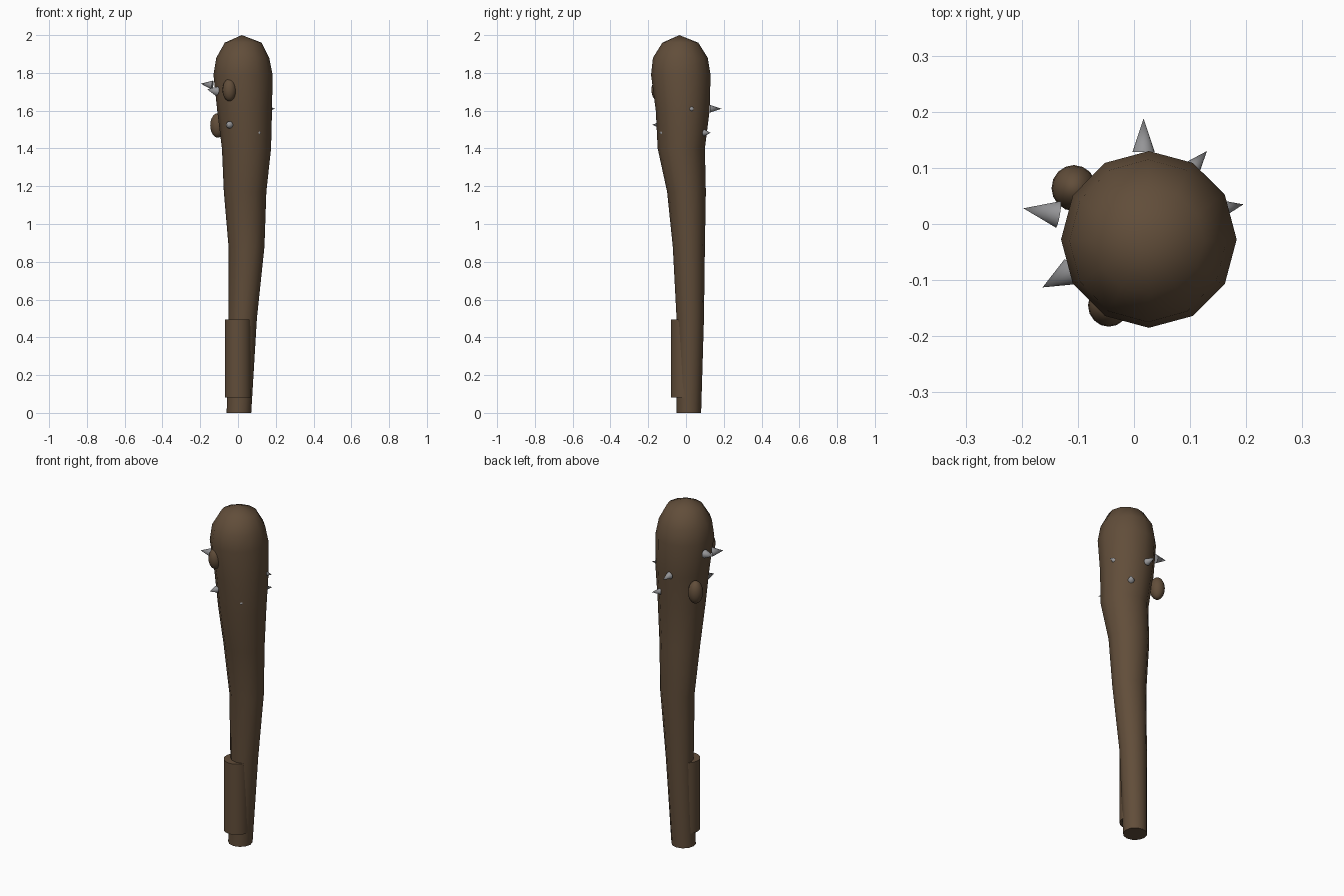
import bpy
import bmesh
import math
from mathutils import Vector

if "Cube" in bpy.data.objects:
    bpy.data.objects.remove(bpy.data.objects["Cube"], do_unlink=True)


def material(name, color):
    mat = bpy.data.materials.new(name)
    mat.use_nodes = True
    mat.diffuse_color = color
    mat.node_tree.nodes["Principled BSDF"].inputs["Base Color"].default_value = color
    return mat


wood = material("brown_wood", (0.12, 0.075, 0.042, 1))
metal = material("grey_metal", (0.3, 0.3, 0.31, 1))


def finish(obj, name, mat, angle):
    obj.name = name
    obj.data.materials.append(mat)
    bpy.ops.object.select_all(action="DESELECT")
    obj.select_set(True)
    bpy.context.view_layer.objects.active = obj
    bpy.ops.object.shade_smooth_by_angle(angle=math.radians(angle))


# Club body: twelve-sided rings given as height, x range, y range
SIDES = 12
rings = [
    (0.00, -0.06, 0.07, -0.05, 0.08),
    (0.50, -0.05, 0.10, -0.05, 0.095),
    (0.88, -0.05, 0.14, -0.07, 0.10),
    (1.17, -0.075, 0.15, -0.10, 0.105),
    (1.40, -0.085, 0.175, -0.15, 0.10),
    (1.60, -0.11, 0.18, -0.16, 0.125),
    (1.79, -0.13, 0.183, -0.185, 0.13),
    (1.88, -0.115, 0.165, -0.175, 0.115),
    (1.96, -0.07, 0.125, -0.125, 0.065),
]
bm = bmesh.new()
loops = []
for z, x0, x1, y0, y1 in rings:
    loop = []
    for i in range(SIDES):
        a = math.tau * i / SIDES
        loop.append(bm.verts.new(((x0 + x1) / 2 + (x1 - x0) / 2 * math.cos(a),
                                  (y0 + y1) / 2 + (y1 - y0) / 2 * math.sin(a), z)))
    loops.append(loop)
bm.faces.new(loops[0][::-1])
for low, high in zip(loops, loops[1:]):
    for i in range(SIDES):
        j = (i + 1) % SIDES
        bm.faces.new((low[i], low[j], high[j], high[i]))
tip = bm.verts.new((0.02, -0.035, 2.0))
for i in range(SIDES):
    bm.faces.new((loops[-1][i], loops[-1][(i + 1) % SIDES], tip))
mesh = bpy.data.meshes.new("club_body")
bm.to_mesh(mesh)
bm.free()
body = bpy.data.objects.new("club_body", mesh)
bpy.context.collection.objects.link(body)
finish(body, "club_body", wood, 50)

# Grip sleeve, half sunk into the handle
bpy.ops.mesh.primitive_cylinder_add(vertices=32, radius=0.07, depth=0.415,
                                    location=(0, -0.01, 0.288))
finish(bpy.context.object, "grip_sleeve", wood, 40)

# Wooden knots
for name, place, size in (
    ("front_knot", (-0.045, -0.145, 1.71), (0.037, 0.038, 0.06)),
    ("side_knot", (-0.107, 0.064, 1.522), (0.04, 0.041, 0.065)),
):
    bpy.ops.mesh.primitive_uv_sphere_add(segments=16, ring_count=10, location=place)
    knot = bpy.context.object
    knot.scale = size
    finish(knot, name, wood, 60)


# Metal spikes: base centre, tip, radius
def spike(name, base, tip, radius):
    base, tip = Vector(base), Vector(tip)
    axis = tip - base
    bpy.ops.mesh.primitive_cone_add(vertices=16, radius1=radius, depth=axis.length,
                                    location=(base + tip) / 2)
    cone = bpy.context.object
    cone.rotation_euler = axis.to_track_quat("Z", "Y").to_euler()
    finish(cone, name, metal, 50)


spike("back_spike", (0.017, 0.128, 1.61), (0.017, 0.188, 1.61), 0.02)
spike("back_left_spike", (0.10, 0.095, 1.483), (0.13, 0.13, 1.483), 0.018)
spike("left_spike", (0.155, 0.027, 1.61), (0.195, 0.035, 1.61), 0.016)
spike("right_spike", (-0.135, 0.017, 1.735), (-0.197, 0.028, 1.743), 0.024)
spike("front_right_spike", (-0.112, -0.085, 1.703), (-0.163, -0.113, 1.713), 0.025)
spike("front_spike", (-0.045, -0.135, 1.525), (-0.057, -0.178, 1.525), 0.019)
spike("front_left_spike", (0.102, -0.113, 1.483), (0.122, -0.146, 1.483), 0.016)
